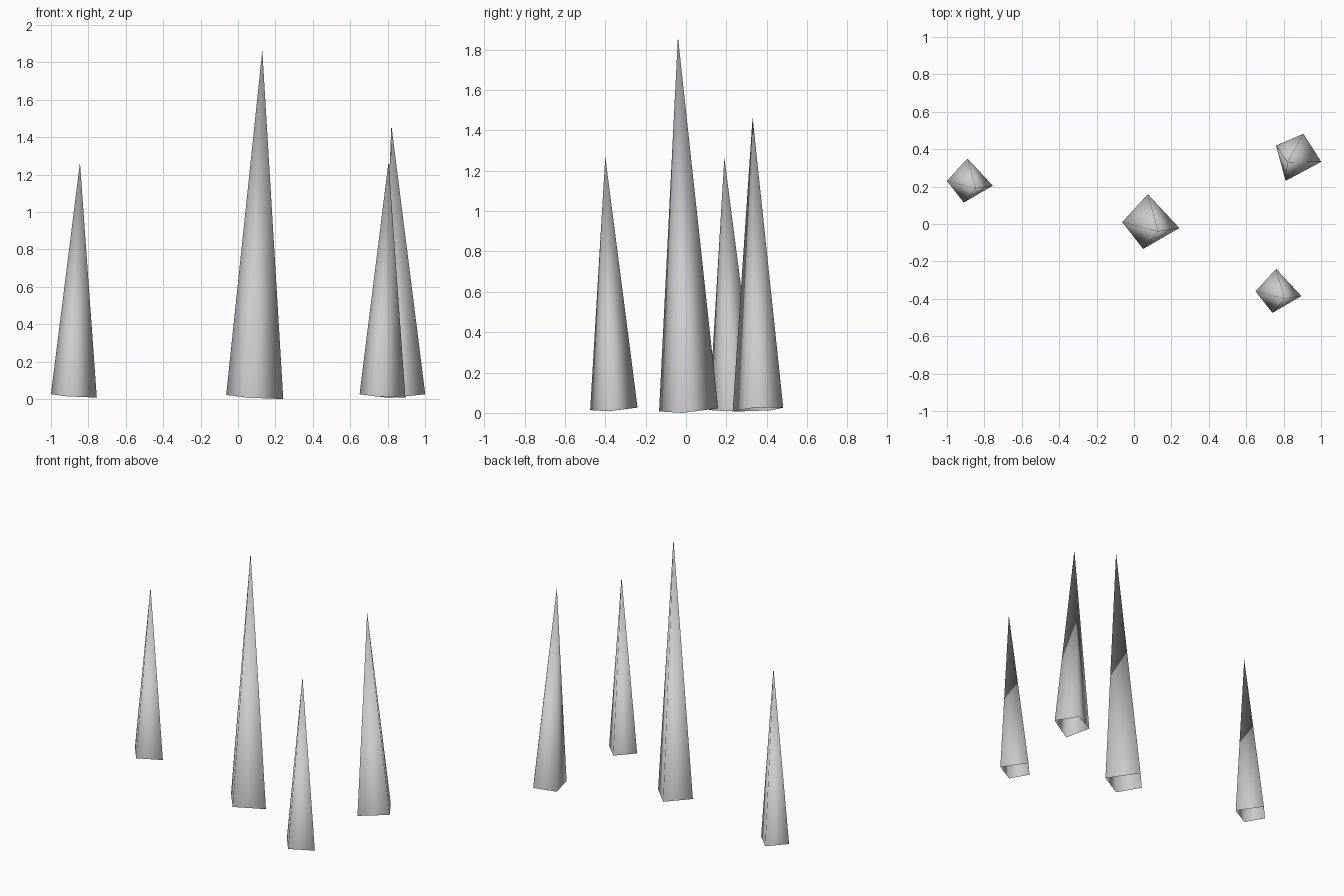
import bpy
import bmesh
from math import radians
from mathutils import Matrix, Vector

cube = bpy.data.objects.get("Cube")
if cube:
    bpy.data.objects.remove(cube, do_unlink=True)

# Single stone colour
stone = bpy.data.materials.new("stone_grey")
stone.use_nodes = True
GREY = (0.6, 0.6, 0.6, 1.0)
stone.diffuse_color = GREY
stone.node_tree.nodes["Principled BSDF"].inputs["Base Color"].default_value = GREY

# Irregular four-cornered foot, measured from the point below the tip
FOOT = [(-0.155, 0.04, 0.018), (-0.065, -0.075, 0.006),
        (0.09, 0.015, 0.0), (-0.045, 0.16, 0.018)]


def spike(name, tip, scale, turn, lift):
    """Leaning four-sided spike, open underneath, smooth shaded."""
    bm = bmesh.new()
    place = (Matrix.Translation((tip[0], tip[1], lift))
             @ Matrix.Rotation(radians(turn), 4, 'Z') @ Matrix.Scale(scale, 4))
    ring = [bm.verts.new(place @ Vector(p)) for p in FOOT]
    top = bm.verts.new(tip)
    for i, corner in enumerate(ring):
        face = bm.faces.new((corner, ring[(i + 1) % len(ring)], top))
        face.smooth = True
    mesh = bpy.data.meshes.new(name)
    bm.to_mesh(mesh)
    bm.free()
    mesh.materials.append(stone)
    obj = bpy.data.objects.new(name, mesh)
    bpy.context.collection.objects.link(obj)
    return obj


# The four spikes
spike("tall_spike", (0.13, -0.04, 1.865), 1.245, 0, 0.0)
spike("right_spike", (-0.845, 0.19, 1.265), 1.0, 0, 0.008)
spike("front_left_spike", (0.805, -0.40, 1.27), 1.0, 0, 0.008)
spike("back_left_spike", (0.82, 0.33, 1.465), 1.09, -105, 0.006)
